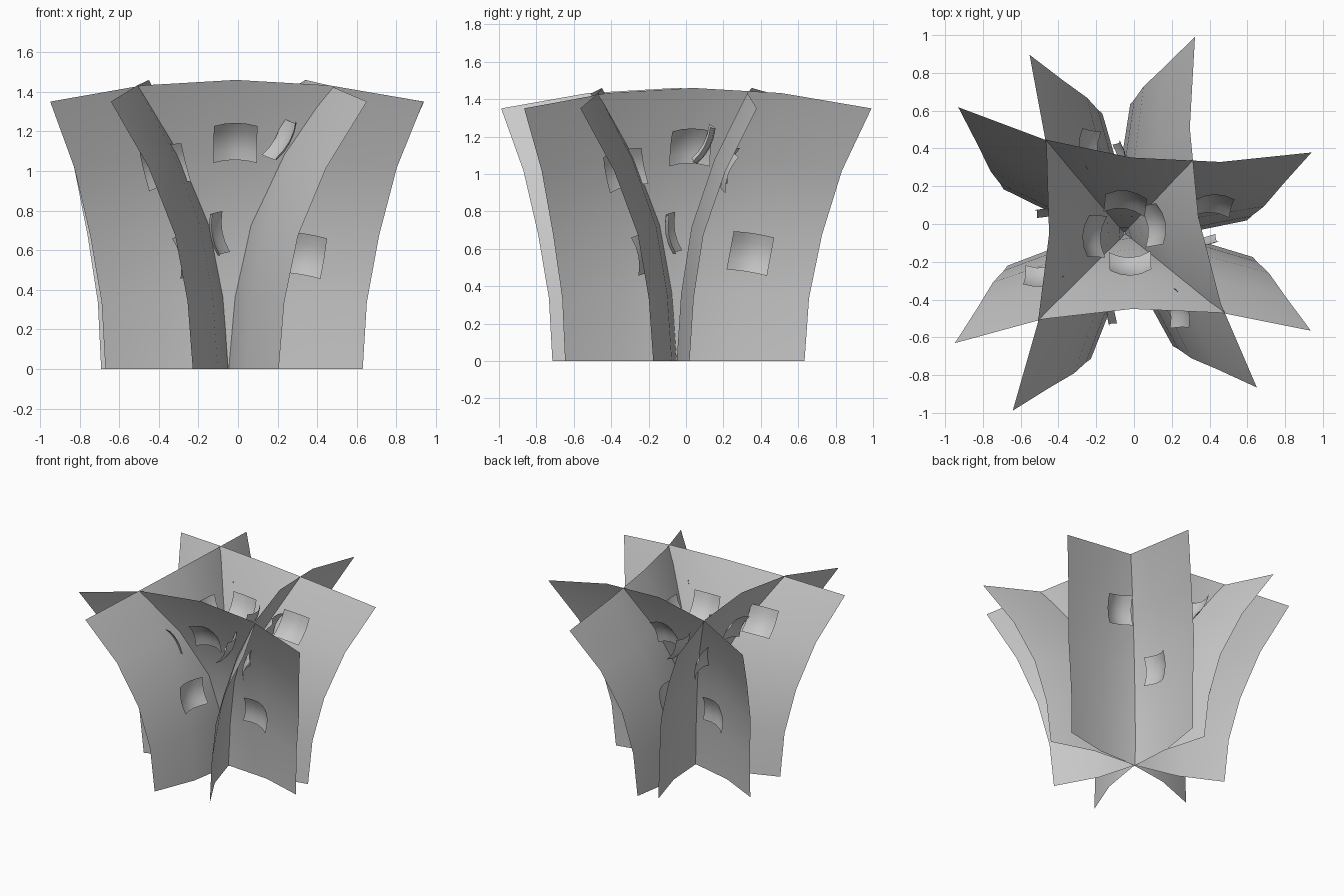
import bpy, bmesh
from math import sin, cos, radians
from mathutils import Vector

if "Cube" in bpy.data.objects:
    bpy.data.objects.remove(bpy.data.objects["Cube"])

# Leaning profile of every sheet: height, outward lean, half width
PROFILE = [(0, 0, .65), (.365, .025, .67), (.73, .085, .73), (1.1, .215, .815), (1.46, .40, .943)]
SAG = .148  # how far the side edges curl outward


def make_grid(name, nu, nv, fn):
    bm = bmesh.new()
    rows = [[bm.verts.new(fn(-1 + 2 * i / nu, j / nv)) for i in range(nu + 1)] for j in range(nv + 1)]
    for j in range(nv):
        for i in range(nu):
            bm.faces.new((rows[j][i], rows[j][i + 1], rows[j + 1][i + 1], rows[j + 1][i]))
    me = bpy.data.meshes.new(name)
    bm.to_mesh(me)
    bm.free()
    for p in me.polygons:
        p.use_smooth = True
    ob = bpy.data.objects.new(name, me)
    bpy.context.collection.objects.link(ob)
    return ob


def lean(z):
    # lean, slope and half width at a height
    for (z0, o0, h0), (z1, o1, h1) in zip(PROFILE, PROFILE[1:]):
        if z <= z1:
            f = (z - z0) / (z1 - z0)
            return o0 + f * (o1 - o0), (o1 - o0) / (z1 - z0), h0 + f * (h1 - h0)


def sheet_point(u, v):
    z, o, h = PROFILE[round(v * 4)]
    return Vector((u * h, -(o + SAG * u * u), z * (1 - .075 * u * u)))


def card_fn(s, z, offset, roll):
    # small curved card floating off the sheet, rim bent away from it
    o, k, h = lean(z)
    u = s / h
    centre = Vector((s, -(o + SAG * u * u + offset), z))
    across = Vector((1, -2 * SAG * u / h, 0)).normalized()
    up = Vector((0, -k, 1)).normalized()
    normal = across.cross(up).normalized()
    side = 1 if offset > 0 else -1
    r = radians(roll)

    def fn(a, v):
        b = 2 * v - 1
        x, y = a * .11, b * .105
        d = side * (.035 * a * a + .02 * b * b - .02)
        return centre + across * (x * cos(r) - y * sin(r)) + up * (x * sin(r) + y * cos(r)) + normal * d
    return fn


# Sideways position, height, offset from sheet, roll
CARDS = [(0, 1.15, .07, 0), (-.36, 1.03, .09, 14), (.35, .58, .09, -9),
         (0, 1.16, -.07, 0), (-.45, 1.15, -.07, 5), (.35, .68, -.06, -5)]
# Origin and turn of each sheet
SHEETS = [("front", -.025, -.05, 2), ("right", -.053, -.032, 100),
          ("back", -.065, -.045, 172.7), ("left", -.05, -.072, 267.3)]

for side, x, y, turn in SHEETS:
    parts = [make_grid(side + "_sheet", 4, 4, sheet_point)]
    for i, c in enumerate(CARDS):
        parts.append(make_grid(f"{side}_card_{i + 1}", 4, 4, card_fn(*c)))
    for ob in parts:
        ob.location = (x, y, 0)
        ob.rotation_euler = (0, 0, radians(turn))
